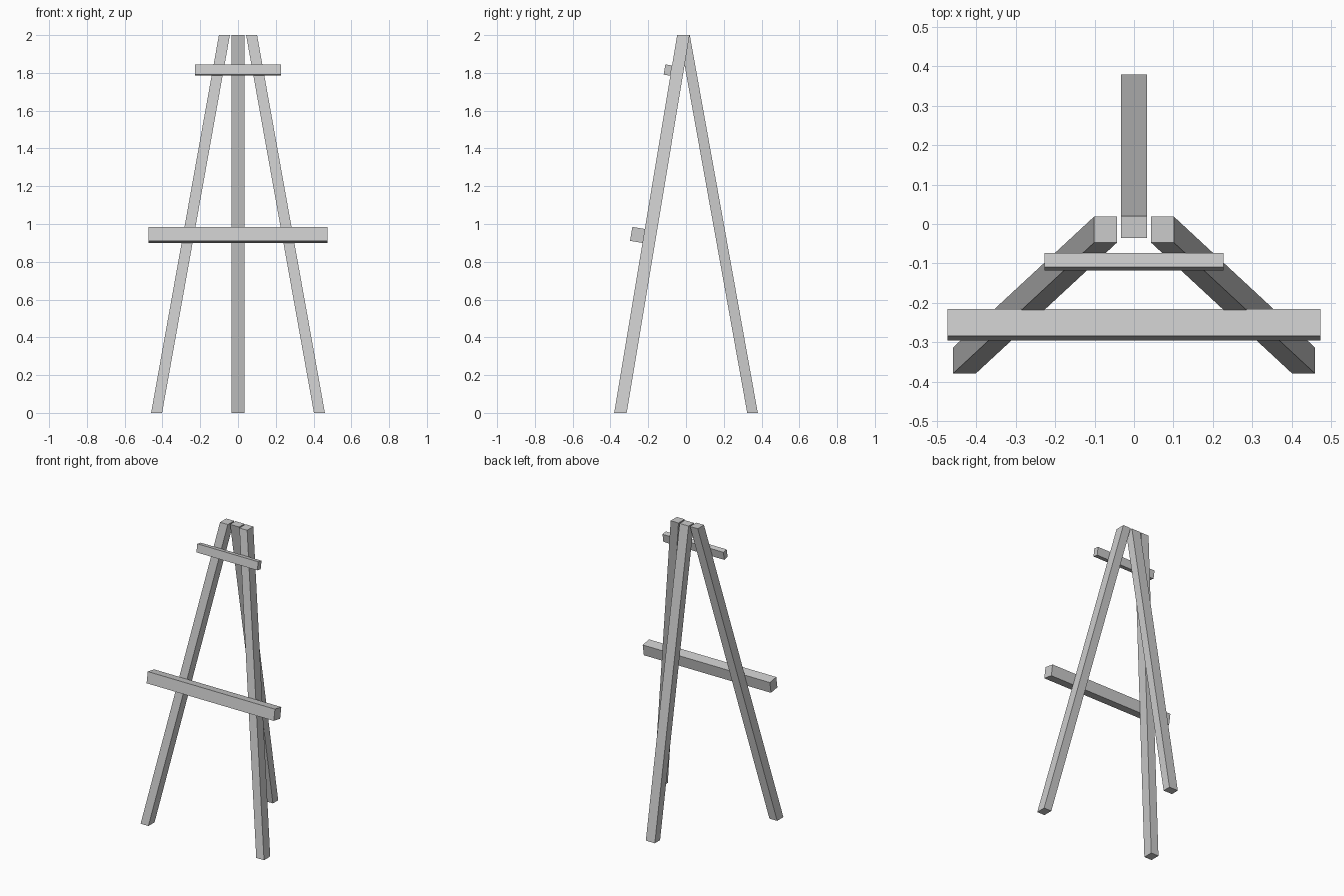
import bpy, bmesh, math

if "Cube" in bpy.data.objects:
    bpy.data.objects.remove(bpy.data.objects["Cube"])

TILT = math.atan(0.335 / 2)  # backward lean of the front legs


def sheared_leg(name, bottom, top, size, height=2.0):
    """Leg with horizontal rectangular ends, leaning from bottom to top centre."""
    bm = bmesh.new()
    bmesh.ops.create_cube(bm, size=1.0)
    for v in bm.verts:
        end = top if v.co.z > 0 else bottom
        v.co = (v.co.x * size[0] + end[0], v.co.y * size[1] + end[1],
                height if v.co.z > 0 else 0.0)
    mesh = bpy.data.meshes.new(name)
    bm.to_mesh(mesh)
    bm.free()
    obj = bpy.data.objects.new(name, mesh)
    bpy.context.collection.objects.link(obj)
    return obj


def crossbar(name, centre, size):
    """Bar lying against the sloping front legs."""
    bpy.ops.mesh.primitive_cube_add(size=1, location=centre, rotation=(-TILT, 0, 0))
    obj = bpy.context.object
    obj.name = name
    obj.scale = size
    return obj


# Splayed front legs
for side, label in ((-1, "left"), (1, "right")):
    sheared_leg(f"front_leg_{label}", (side * 0.431, -0.347), (side * 0.072, -0.014),
                (0.058, 0.066))

# Rear support leg
sheared_leg("back_leg", (0, 0.352), (0, -0.008), (0.067, 0.056))

# Canvas ledge and upper brace
crossbar("canvas_ledge", (0, -0.256, 0.942), (0.948, 0.069, 0.075))
crossbar("upper_brace", (0, -0.096, 1.815), (0.454, 0.036, 0.055))
